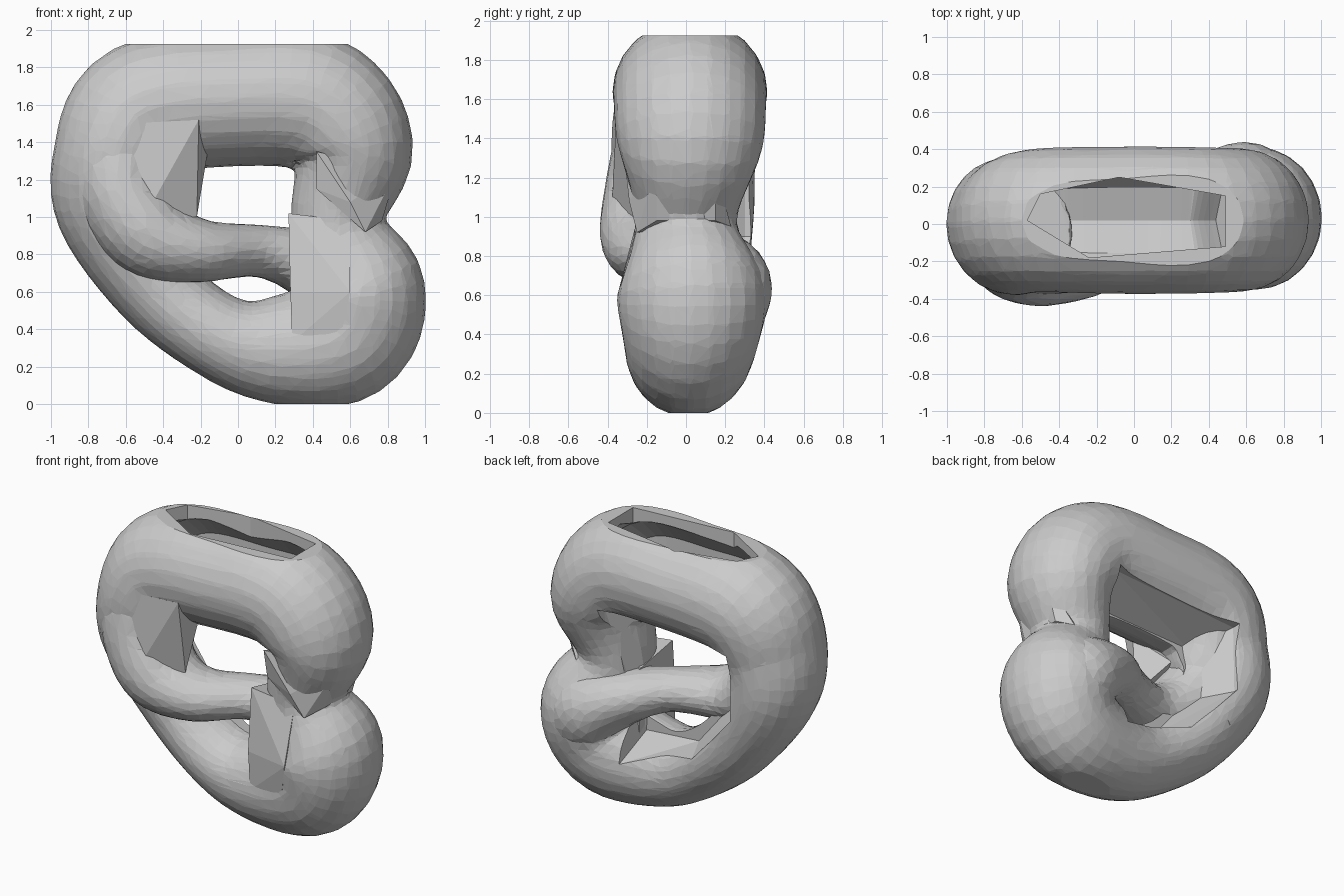
import bpy, bmesh, math
from mathutils import Vector

if "Cube" in bpy.data.objects:
    bpy.data.objects.remove(bpy.data.objects["Cube"])

def spline(pts, closed, steps=6):
    """Smooth samples (x, y, z, in-plane radius, y radius) through the control points."""
    n = len(pts)
    pick = (lambda i: pts[i % n]) if closed else (lambda i: pts[max(0, min(n - 1, i))])
    out = []
    for i in range(n if closed else n - 1):
        a, b, c, d = (pick(i + k) for k in (-1, 0, 1, 2))
        for s in range(steps):
            t = s / steps
            out.append([0.5 * (2*q + (r-p)*t + (2*p-5*q+4*r-w)*t*t + (3*q-p-3*r+w)*t**3)
                        for p, q, r, w in zip(a, b, c, d)])
    if not closed:
        out.append(list(pts[-1]))
    return out

def finish(bm, name):
    bmesh.ops.recalc_face_normals(bm, faces=bm.faces)
    me = bpy.data.meshes.new(name)
    bm.to_mesh(me)
    bm.free()
    ob = bpy.data.objects.new(name, me)
    bpy.context.collection.objects.link(ob)
    return ob

def sweep(name, pts, closed, sides=24):
    """Elliptical tube along a path."""
    bm = bmesh.new()
    s = spline(pts, closed)
    n = len(s)
    rings = []
    for i, (x, y, z, rp, ry) in enumerate(s):
        p0 = s[(i - 1) % n] if closed or i else s[0]
        p1 = s[(i + 1) % n] if closed or i < n - 1 else s[-1]
        t = (Vector(p1[:3]) - Vector(p0[:3])).normalized()
        u = t.cross(Vector((0, 1, 0))).normalized()
        v = u.cross(t)
        rings.append([bm.verts.new(Vector((x, y, z)) + u * rp * math.cos(a) + v * ry * math.sin(a))
                      for a in (2 * math.pi * k / sides for k in range(sides))])
    for i in range(n if closed else n - 1):
        a, b = rings[i], rings[(i + 1) % n]
        for k in range(sides):
            m = (k + 1) % sides
            bm.faces.new((a[k], a[m], b[m], b[k]))
    if not closed:
        bm.faces.new(rings[0])
        bm.faces.new(rings[-1])
    return finish(bm, name)

def hull(name, pts):
    """Convex faceted block around the given points."""
    bm = bmesh.new()
    vs = [bm.verts.new(p) for p in pts]
    bmesh.ops.convex_hull(bm, input=vs)
    bmesh.ops.delete(bm, geom=[v for v in bm.verts if not v.link_faces], context='VERTS')
    return finish(bm, name)

def bake(ob):
    dg = bpy.context.evaluated_depsgraph_get()
    me = bpy.data.meshes.new_from_object(ob.evaluated_get(dg))
    ob.modifiers.clear()
    ob.data = me

def facet(ob, ratio):
    """Fuse self overlaps and reduce to irregular flat facets."""
    r = ob.modifiers.new("fuse", 'REMESH')
    r.mode = 'VOXEL'
    r.voxel_size = 0.025
    ob.modifiers.new("facets", 'DECIMATE').ratio = ratio
    bake(ob)
    for p in ob.data.polygons:
        p.use_smooth = False

# Outer loop of the knotted tube
loop = [(-.05, .02, 1.63, .36, .395), (.4, .02, 1.61, .37, .39), (.61, .02, 1.36, .33, .37),
        (.53, 0, .97, .25, .26), (.65, .03, .62, .35, .38), (.55, .02, .36, .36, .34),
        (.2, 0, .29, .29, .29), (-.1, .0, .36, .23, .27), (-.43, .03, .62, .24, .28),
        (-.67, .02, 1.03, .30, .33), (-.65, -.01, 1.32, .34, .37), (-.5, .02, 1.57, .37, .385)]
# Inner strand running from the front left lobe to the back right lobe
strand = [(-.56, .0, 1.5, .25, .3), (-.63, -.07, 1.3, .28, .31), (-.61, -.13, 1.1, .26, .29),
          (-.46, -.17, .9, .24, .27), (-.2, -.15, .82, .17, .22), (.1, 0, .82, .14, .17),
          (.35, .12, .76, .18, .23), (.58, .16, .64, .26, .28), (.66, .12, .5, .24, .26)]
knot = sweep("outer_loop", loop, True)
facet(knot, 0.12)
inner = sweep("inner_strand", strand, False)
facet(inner, 0.1)

# Cutters: flat top and base, top slot with the hollow under it, back recess
box = [(-2, -2), (2, -2), (2, 2), (-2, 2)]
slot = [(-.57, .02), (-.24, -.18), (.49, -.12), (.49, .15), (-.08, .25), (-.5, .16)]
outer_rim = [(.42, 1.42), (-.56, 1.36), (-.57, .9), (-.25, .53), (.3, .36)]
inner_rim = [(.27, 1.29), (-.42, 1.27), (-.42, .9), (-.12, .53), (.28, .5)]
cutters = [
    hull("top_cutter", [(x, y, z) for x, y in box for z in (1.925, 3)]),
    hull("base_cutter", [(x, y, z) for x, y in box for z in (-1, 0)]),
    hull("slot_cutter", [(x, y, z) for x, y in slot for z in (1.6, 1.95)]),
    sweep("hollow_cutter", [(-.62, .02, 1.5, .24, .27), (-.4, .02, 1.62, .27, .29),
                            (0, .02, 1.63, .27, .3), (.38, .02, 1.62, .27, .29),
                            (.6, .02, 1.45, .24, .26)], False, 10),
    hull("recess_cutter", [(x, .3, z) for x, z in outer_rim] + [(x, .5, z) for x, z in outer_rim]
         + [(x, .03, z) for x, z in inner_rim])]
for c in cutters:
    c.hide_render = True
    b = knot.modifiers.new(c.name, 'BOOLEAN')
    b.operation = 'DIFFERENCE'
    b.solver = 'EXACT'
    b.object = c
bake(knot)
for c in cutters:
    bpy.data.objects.remove(c)

# Faceted webs: upper left inside corner, lower right front, front and back of the neck
hull("upper_web", [(-.6, -.36, 1.5), (-.21, -.355, 1.52), (-.33, -.31, 1.18), (-.6, -.37, 1.2),
                   (-.16, -.2, 1.36), (-.35, -.05, 1.19), (-.6, -.05, 1.35), (-.22, -.26, 1.0),
                   (-.5, -.38, 1.0)])
hull("lower_web", [(.27, -.24, 1.02), (.28, -.29, .6), (.29, -.28, .33), (.6, -.35, .6),
                   (.6, -.24, .98), (.28, .1, .95), (.29, .1, .4), (.6, .1, .7), (.55, -.31, .36)])
hull("neck_front", [(.42, -.32, 1.35), (.85, -.15, 1.25), (.68, -.25, .92), (.77, -.15, .98),
                    (.6, -.29, 1.08), (.42, -.28, 1.15), (.5, .1, 1.1), (.77, .15, .98),
                    (.85, .15, 1.25), (.68, .23, .95)])
